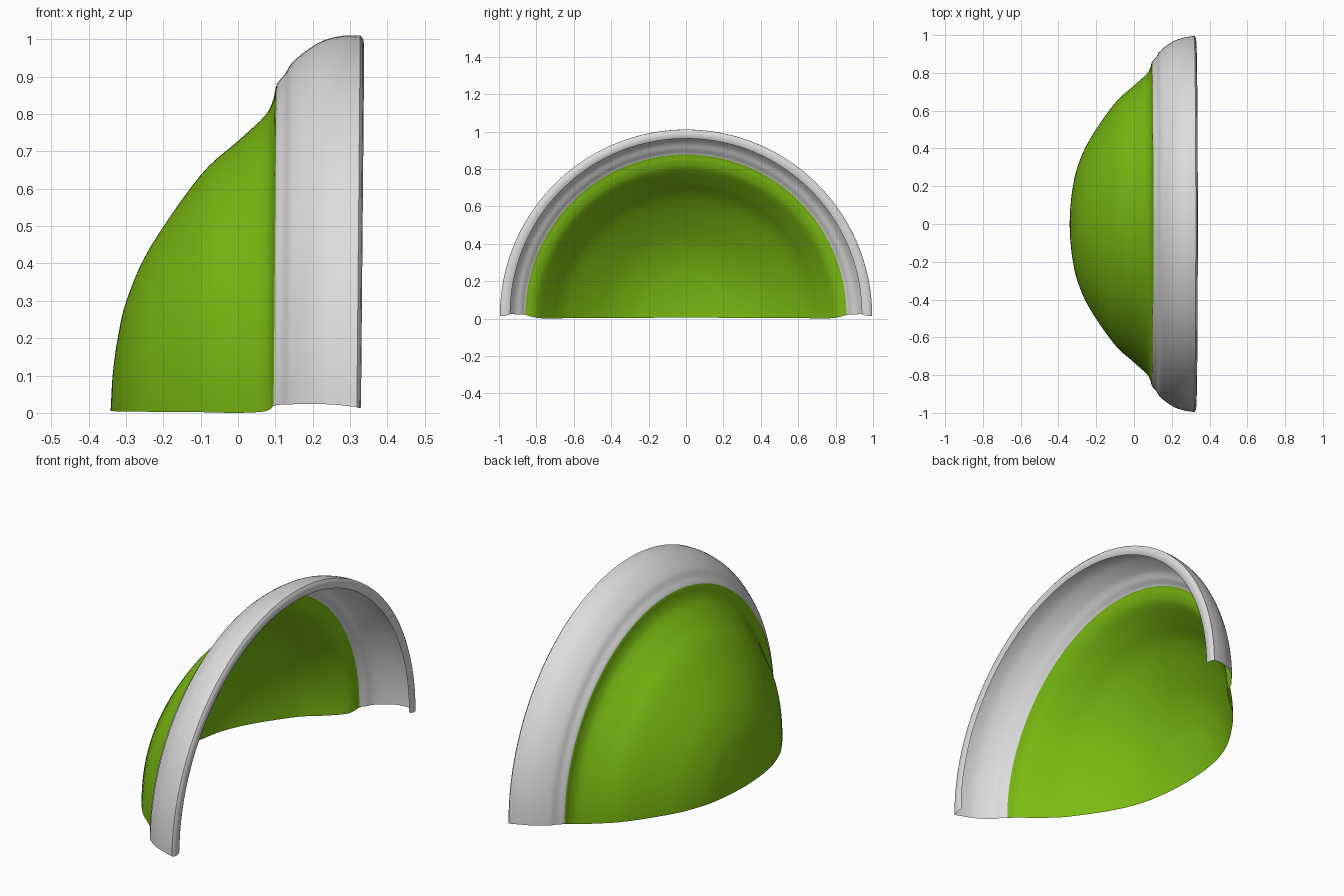
import bpy, bmesh, math
from mathutils import Vector

cube = bpy.data.objects.get("Cube")
if cube:
    bpy.data.objects.remove(cube, do_unlink=True)


def make_material(name, rgb):
    mat = bpy.data.materials.new(name)
    mat.use_nodes = True
    mat.diffuse_color = (*rgb, 1)
    mat.node_tree.nodes["Principled BSDF"].inputs["Base Color"].default_value = (*rgb, 1)
    return mat


green = make_material("leaf_green", (0.2, 0.5, 0.006))
grey = make_material("light_grey", (0.72, 0.72, 0.72))


def smooth_path(points, steps):
    """Catmull-Rom curve through the points."""
    p = [Vector(q) for q in points]
    p = [2 * p[0] - p[1]] + p + [2 * p[-1] - p[-2]]
    out = []
    for i in range(1, len(p) - 2):
        a, b, c, d = p[i - 1:i + 3]
        for s in range(steps):
            t = s / steps
            out.append(0.5 * (2 * b + (c - a) * t + (2 * a - 5 * b + 4 * c - d) * t * t
                              + (3 * b - a - 3 * c + d) * t ** 3))
    return out + [p[-2]]


# Profile points: position along x, radius, height of the foot above the ground
dome = [(-0.341, 0, 0.005), (-0.336, 0.1, 0.005), (-0.323, 0.2, 0.004),
        (-0.3, 0.3, 0.004), (-0.239, 0.44, 0.003), (-0.106, 0.634, 0.002),
        (-0.007, 0.727, 0.0), (0.064, 0.791, 0.003), (0.086, 0.826, 0.01),
        (0.095, 0.858, 0.019)]
rim = [(0.095, 0.858, 0.019), (0.117, 0.884, 0.022), (0.143, 0.921, 0.023),
       (0.21, 0.968, 0.024), (0.27, 0.988, 0.021), (0.318, 0.995, 0.015)]
lip = [(0.326, 0.987, 0.013), (0.329, 0.97, 0.014), (0.327, 0.952, 0.018),
       (0.322, 0.94, 0.022)]

# One smooth curve for dome and rim, so the seam shades continuously
STEPS = 5
profile = smooth_path(dome + rim[1:], STEPS) + [Vector(q) for q in lip]
seam = (len(dome) - 1) * STEPS

# Half revolution about the x axis, leaning slightly with height
SEGMENTS = 96
bm = bmesh.new()
rings = []
for x, r, foot in profile:
    ring = []
    for j in range(SEGMENTS + 1):
        a = math.pi * j / SEGMENTS
        z = foot + r * math.sin(a)
        ring.append(bm.verts.new((x + 0.009 * z, r * math.cos(a), z)))
    rings.append(ring)
for i in range(len(rings) - 1):
    for j in range(SEGMENTS):
        face = bm.faces.new((rings[i][j], rings[i][j + 1],
                             rings[i + 1][j + 1], rings[i + 1][j]))
        face.material_index = 0 if i < seam else 1   # green dome, grey rim
bmesh.ops.remove_doubles(bm, verts=rings[0], dist=1e-5)

mesh = bpy.data.meshes.new("hood_shell")
bm.to_mesh(mesh)
bm.free()
mesh.materials.append(green)
mesh.materials.append(grey)
shell = bpy.data.objects.new("hood_shell", mesh)
bpy.context.collection.objects.link(shell)

# Smooth shading with a crease where the lip folds in
bpy.ops.object.select_all(action='DESELECT')
shell.select_set(True)
bpy.context.view_layer.objects.active = shell
bpy.ops.object.shade_smooth_by_angle(angle=math.radians(35))
